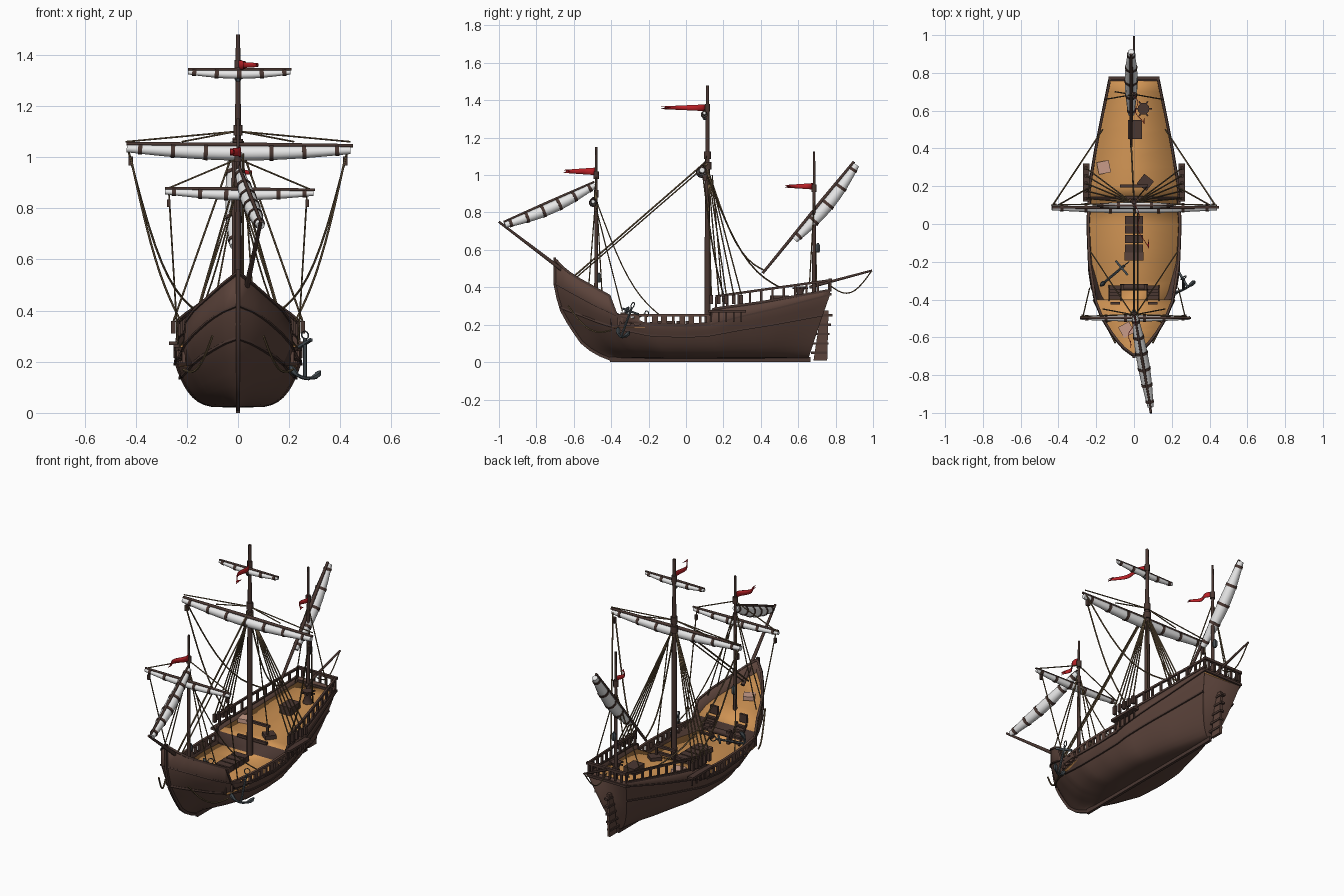
import bpy, bmesh, math
from mathutils import Vector as V, Matrix

if "Cube" in bpy.data.objects:
    bpy.data.objects.remove(bpy.data.objects["Cube"])

def mat(name, c):
    m = bpy.data.materials.new(name); m.diffuse_color = (*c, 1); return m
HULL = mat("hull_brown", (.105, .056, .043)); DARK = mat("dark_wood", (.068, .038, .031))
DECK = mat("deck_orange", (.64, .30, .09)); SAIL = mat("sail_white", (.82, .82, .82))
ROPE = mat("rope_tan", (.15, .10, .05)); RED = mat("pennant_red", (.5, .015, .02))
IRON = mat("iron_grey", (.06, .075, .085)); PINK = mat("sack_pink", (.58, .33, .25))

def finish(name, bm, m, angle=40):
    bmesh.ops.recalc_face_normals(bm, faces=bm.faces)
    me = bpy.data.meshes.new(name); bm.to_mesh(me); bm.free()
    me.materials.append(m)
    ob = bpy.data.objects.new(name, me); bpy.context.collection.objects.link(ob)
    bpy.ops.object.select_all(action='DESELECT')
    ob.select_set(True); bpy.context.view_layer.objects.active = ob
    bpy.ops.object.shade_smooth_by_angle(angle=math.radians(angle))
    return ob

def box(name, c, s, m, rz=0, rx=0):
    bm = bmesh.new(); bmesh.ops.create_cube(bm, size=1)
    M = Matrix.Translation(c) @ Matrix.Rotation(rz, 4, 'Z') @ Matrix.Rotation(rx, 4, 'X')
    bm.transform(M @ Matrix.Diagonal((*s, 1)))
    return finish(name, bm, m)

def tube(name, pts, r, m, n=6):
    pts = [V(p) for p in pts]; bm = bmesh.new(); rings = []
    rs = r if isinstance(r, list) else [r] * len(pts)
    for i, p in enumerate(pts):
        t = (pts[min(i + 1, len(pts) - 1)] - pts[max(i - 1, 0)]).normalized()
        a = t.cross(V((1, 0, 0)) if abs(t.x) < .8 else V((0, 0, 1))).normalized(); b = t.cross(a)
        rings.append([bm.verts.new(p + rs[i] * (a * math.cos(q) + b * math.sin(q)))
                      for q in (math.tau * (k + .5) / n for k in range(n))])
    for A, B in zip(rings, rings[1:]):
        for k in range(n):
            bm.faces.new((A[k], A[(k + 1) % n], B[(k + 1) % n], B[k]))
    bm.faces.new(rings[0]); bm.faces.new(rings[-1])
    return finish(name, bm, m, 50)

def rope(name, a, b, sag=0, r=.0035, fwd=0):
    a, b = V(a), V(b); k = 10 if sag or fwd else 1
    tube(name, [a.lerp(b, i / k) + V((0, fwd, -sag)) * math.sin(math.pi * i / k) for i in range(k + 1)], r, ROPE, 5)

def interp(tab, x):
    for (a, p), (b, q) in zip(tab, tab[1:]):
        if x <= b: return p + (q - p) * max(0, x - a) / (b - a)
    return tab[-1][1]

# hull shape tables: along length (y at the rail) and along height
WID = [(-.7, 0), (-.66, .055), (-.6, .108), (-.5, .17), (-.4, .21), (-.2, .24), (0, .247), (.2, .238), (.4, .205), (.6, .165), (.77, .13)]
LINE = [(-.7, .42), (-.5, .31), (-.37, .25), (-.2, .20), (0, .19), (.13, .2), (.3, .245), (.5, .29), (.77, .36)]
SHEER = [(-.7, .55), (-.67, .515), (-.6, .46), (-.41, .355), (-.375, .262), (-.34, .212), (0, .198), (.125, .208), (.145, .285), (.4, .32), (.77, .385)]
POW = [(-.7, .7), (-.5, .4), (-.2, .23), (.2, .22), (.5, .3), (.77, .5)]
BOW = [(0, -.40), (.08, -.48), (.2, -.55), (.45, -.62), (.7, -.675), (1, -.70)]
STERN = [(0, .655), (.5, .71), (.75, .74), (1, .77)]
LEV = [0, .02, .06, .13, .23, .36, .5, .66, .83, 1]
ST = sorted([-.7 + 1.47 * i / 36 for i in range(37)] + [-.41, -.375, -.34, .125, .145])

def hull(yt, v):
    u = (yt + .7) / 1.47; w = min(v, 1)
    y = yt + (1 - u) ** 2 * (interp(BOW, w) + .7) + u * u * (interp(STERN, w) - .77)
    z = interp(SHEER, yt) if v > 1 else .02 + w * (interp(LINE, yt) - .02)
    return V((interp(WID, yt) * w ** interp(POW, yt), y, z))

# hull shell with transom
bm = bmesh.new(); rows = []
for yt in ST:
    P = [hull(yt, v) for v in LEV + [2]]
    rows.append([bm.verts.new((-p.x, p.y, p.z)) for p in P[:0:-1]] + [bm.verts.new(p) for p in P])
for A, B in zip(rows, rows[1:]):
    for k in range(len(A) - 1):
        bm.faces.new((A[k], A[k + 1], B[k + 1], B[k]))
bm.faces.new(rows[-1])
bmesh.ops.remove_doubles(bm, verts=bm.verts, dist=.0005)
h = finish("hull", bm, HULL, 35)
md = h.modifiers.new("planking", 'SOLIDIFY'); md.thickness = .01; md.offset = -1

# stepped deck; vertical risers become dark bulkheads
def deck_z(y): return interp(SHEER, y) - .065 if y < -.4 else .186 if y < .13 else interp(SHEER, y) - .028
bm = bmesh.new(); prev = None
for y in [-.69, -.66, -.63, -.6, -.55, -.5, -.45, -.401, -.399, -.3, -.2, -.1, 0, .129, .146, .2, .3, .4, .5, .6, .7, .765]:
    w = max(interp(WID, y) - .008, .004)
    row = [bm.verts.new((s * w, y, deck_z(y))) for s in (-1, 1)]
    if prev: bm.faces.new((prev[0], prev[1], row[1], row[0]))
    prev = row
d = finish("deck", bm, DECK, 10); d.data.materials.append(DARK)
for f in d.data.polygons:
    if abs(f.normal.z) < .6: f.material_index = 1
md = d.modifiers.new("thick", 'SOLIDIFY'); md.thickness = .004

# keel, stem, rudder
box("keel", (0, .13, .014), (.016, 1.07, .028), DARK)
tube("stem", [hull(-.7, v) + V((0, 0, -.006)) for v in LEV] + [(0, -.702, .56)], .011, DARK, 4)
bm = bmesh.new()
f = bm.faces.new([bm.verts.new((-.008, y, z)) for y, z in [(.682, .01), (.755, .01), (.762, .275), (.722, .275)]])
e = bmesh.ops.extrude_face_region(bm, geom=[f])
bmesh.ops.translate(bm, verts=[g for g in e['geom'] if isinstance(g, bmesh.types.BMVert)], vec=(.016, 0, 0))
finish("rudder", bm, HULL)
for i in range(5):
    box("rudder_strap", (0, .712 + .007 * i, .05 + .05 * i), (.026, .085, .012), DARK)

for s in (-1, 1):
    mx = lambda p, o=0: (s * (p[0] + o), p[1], p[2])
    # wales and rim
    tube("lower_wale", [mx(hull(y, .68), .001) for y in ST], .0075, DARK, 4)
    tube("upper_wale", [mx(hull(y, 1), .001) for y in ST], .006, DARK, 4)
    tube("rim", [mx(hull(y, 2), -.003) for y in ST], .009, DARK, 4)
    # waist bulwark with openings
    W = [-.36 + .0485 * i for i in range(11)]
    tube("waist_rail", [(s * (interp(WID, y) - .004), y, .25) for y in W], .010, HULL, 4)
    for i, y in enumerate(W):
        box("waist_post", (s * (interp(WID, y) - .004), y, .222), (.012, .03 if i % 3 else .014, .055), HULL)
    # quarterdeck railing
    Q = [.16 + .0605 * i for i in range(11)]
    rz = lambda y: .352 + (y - .16) * .14
    tube("quarter_rail", [(s * (interp(WID, y) - .003), y, rz(y)) for y in Q], .009, DARK, 4)
    for y in Q:
        x = s * (interp(WID, y) - .003); z0 = interp(SHEER, y)
        box("quarter_post", (x, y, (z0 + rz(y)) / 2), (.012, .012, rz(y) - z0), DARK)
    # channels and main shrouds
    box("channel", (s * .253, .22, .272), (.035, .2, .014), DARK)
    for i in range(5):
        y = .135 + .04 * i
        rope("main_shroud", (s * .012, .115, 1.04), (s * .252, y, .36), 0, .004)
        box("deadeye", (s * .253, y, .335), (.016, .018, .05), DARK)
        box("chain_plate", (s * .249, y, .245), (.008, .008, .06), DARK)
    # braces, sheets and lifts
    rope("main_brace", (s * .43, .1, 1.03), (s * .165, .5, .40), .13, .0045)
    rope("main_sheet", (s * .42, .09, 1.0), (s * .225, .2, .36), .08, .0045)
    rope("main_lift", (s * .44, .1, 1.06), (s * .01, .11, 1.1))
    rope("inner_lift", (s * .22, .1, 1.06), (s * .01, .11, 1.1))
    rope("fore_lift", (s * .28, -.49, .875), (s * .008, -.48, .99))
    rope("fore_sheet", (s * .27, -.49, .86), (s * .235, -.34, .27))
    rope("fore_brace", (s * .012, -.475, .85), (s * .235, -.14, .25), .1)
    rope("fore_shroud", (s * .008, -.48, .92), (s * .165, -.45, .38))
    rope("fore_shroud", (s * .008, -.48, .92), (s * .15, -.52, .41))
    rope("mizzen_shroud", (s * .008, .685, .86), (s * .15, .66, .42))
    rope("anchor_cable", (s * .10, -.63, .30), (s * .215, -.40, .17), .06, .005)
    box("sheet_block", (s * .27, -.485, .82), (.014, .014, .03), DARK)
    box("brace_block", (s * .42, .1, .985), (.018, .018, .035), DARK)
    # stairs to the foredeck
    for i in range(4):
        box("fore_stair", (s * .1, -.335 - .018 * i, .205 + .026 * i), (.06, .02, .01), DARK)
    for o in (-.032, .032):
        box("stair_side", (s * .1 + o, -.365, .245), (.006, .014, .13), DARK, 0, .6)

# transom rail
box("transom_rail", (0, .772, .438), (.27, .018, .016), DARK)
for i in range(6):
    box("transom_post", (-.1 + .04 * i, .772, .408), (.012, .012, .06), DARK)
box("transom_wale", (0, .768, .362), (.27, .02, .014), DARK)

# masts and spars
def mast(name, y, z0, z1, r):
    tube(name, [(0, y, z0), (0, y, (z0 + z1) / 2), (0, y, z1)], [r, r * .85, r * .5], DARK, 8)
mast("main_mast", .115, .18, 1.48, .018)
mast("fore_mast", -.48, .28, 1.15, .012)
mast("mizzen_mast", .685, .33, 1.125, .012)
for y, z, r in ((.115, 1.105, .02), (.115, 1.05, .022), (-.48, 1.0, .015), (-.48, .9, .014), (.685, .93, .015), (.115, 1.36, .015)):
    tube("mast_cap", [(0, y, z - .02), (0, y, z + .02)], r, DARK, 8)
tube("bowsprit", [(.02, -.58, .43), (.09, -1, .75)], [.012, .007], DARK, 8)
tube("stern_boom", [(0, .66, .40), (0, .995, .49)], [.009, .006], DARK, 8)

# yards carrying furled sails
def furl(name, a, b, r, down, yr=.009, over=.0, n=7):
    a, b, down = V(a), V(b), V(down).normalized()
    R = lambda t: r * (.5 + .5 * math.sin(math.pi * t))
    C = lambda t: a.lerp(b, t) + down * (R(t) + yr * .4)
    tube(name + "_yard", [a - (b - a) * over, (a + b) / 2, b + (b - a) * .01], [yr * .7, yr, yr * .7], DARK, 8)
    T = [i / 16 for i in range(17)]
    tube(name + "_sail", [C(t) for t in T], [R(t) for t in T], SAIL, 10)
    for i in range(n):
        t = .06 + .88 * i / (n - 1); e = .008 / (b - a).length
        tube(name + "_band", [C(t - e), C(t + e)], R(t) + .003, DARK, 10)
furl("main", (-.435, .088, 1.052), (.44, .088, 1.045), .029, (0, -.1, -1), .01)
furl("top", (-.195, .098, 1.343), (.205, .098, 1.343), .017, (0, 0, -1), .007, 0, 5)
furl("fore", (-.285, -.497, .878), (.295, -.497, .872), .02, (0, 0, -1), .008, 0, 6)
furl("mizzen", (-.015, .565, .665), (-.015, .895, 1.068), .034, (0, .75, -.6), .011, .47, 5)
furl("bow", (.088, -.975, .75), (.005, -.495, .962), .032, (0, .4, -1), .008, 0, 6)

# stays and stern line
rope("main_stay", (0, .115, 1.08), (0, -.61, .45), 0, .005)
rope("main_stay_second", (.02, .115, 1.06), (.02, -.59, .45), 0, .004)
rope("mizzen_tackle", (-.015, .42, .49), (0, .12, 1.02), .12, .0045)
rope("stern_line", (0, .99, .485), (0, .77, .41), .075)
rope("mizzen_sheet", (-.01, .685, .86), (-.1, .7, .38))
rope("halyard", (.02, .14, 1.0), (.07, .2, .28))

# pennants with swallow tails
def pennant(name, y, z, L, hgt, dx):
    bm = bmesh.new(); cols = []
    for i in range(13):
        t = i / 12; hh = hgt * (1 - .6 * t); x = dx * t + .014 * math.sin(t * 8)
        cols.append([bm.verts.new((x, y - L * (t - (.22 if i == 12 and k == 0 else 0)), z + hh * k)) for k in (-1, 0, 1)])
    for A, B in zip(cols, cols[1:]):
        for k in (0, 1): bm.faces.new((A[k], A[k + 1], B[k + 1], B[k]))
    ob = finish(name, bm, RED); ob.modifiers.new("thick", 'SOLIDIFY').thickness = .003
pennant("main_pennant", .108, 1.36, .24, .018, .065)
pennant("fore_pennant", -.485, 1.02, .17, .02, -.03)
pennant("mizzen_pennant", .68, .94, .15, .017, .04)

# anchors
def anchor(M):
    q = lambda *p: M @ V(p)
    tube("anchor_shank", [q(0, 0, 0), q(0, 0, .16)], .007, IRON)
    tube("anchor_stock", [q(0, -.05, .14), q(0, .05, .14)], .008, IRON, 4)
    A = [math.radians(g) for g in range(-65, 66, 13)]
    tube("anchor_arms", [q(.075 * math.sin(g), 0, .07 - .075 * math.cos(g)) for g in A],
         [.003, .013, .012] + [.007] * (len(A) - 6) + [.012, .013, .003], IRON)
    tube("anchor_ring", [q(.016 * math.sin(g), 0, .175 + .016 * math.cos(g)) for g in [k * .63 for k in range(11)]], .003, IRON)
anchor(Matrix.Translation((.262, -.345, .14)) @ Matrix.Rotation(-.35, 4, 'X') @ Matrix.Rotation(.5, 4, 'Z'))
anchor(Matrix.Translation((-.17, -.32, .22)) @ Matrix.Rotation(.7, 4, 'Z') @ Matrix.Rotation(1.35, 4, 'Y'))

# deck fittings
for i in range(4):
    box("hatch", (0, .02 - .05 * i, .203), (.095, .043, .035), DARK)
box("small_hatch", (0, -.17, .2), (.1, .045, .03), HULL)
tube("windlass_drum", [(-.075, -.335, .24), (.075, -.335, .24)], .018, DARK, 8)
for s in (-1, 1):
    box("windlass_post", (s * .06, -.335, .225), (.016, .03, .08), DARK)
    box("belfry_post", (s * .06, .2, .305), (.012, .012, .08), DARK)
    box("fore_bitt", (s * .1, -.42, .32), (.05, .014, .05), DARK)
box("belfry_beam", (0, .2, .345), (.15, .016, .014), DARK)
box("pin_rail", (0, .14, .27), (.2, .016, .016), DARK)
box("companion_hatch", (.005, .5, .33), (.075, .1, .05), DARK)
tube("capstan", [(.05, .61, .33), (.05, .61, .37), (.05, .61, .405)], [.03, .018, .032], DARK, 8)
for i in range(3):
    box("capstan_bar", (.05, .61, .395), (.09, .008, .008), DARK, i * 1.05)
for x, y, r in ((-.16, .3, .2), (-.04, -.56, .5), (.06, .22, .9)):
    box("sack", (x, y, deck_z(y) + .012), (.065, .065, .024), PINK if r < .8 else DARK, r)
for y, z in ((-.465, .45), (.705, .61), (.1, 1.32)):
    tube("lantern", [(0, y, z - .025), (0, y, z - .015), (0, y, z + .012), (0, y, z + .028)], [.008, .014, .014, .004], IRON, 6)

for m in bpy.data.materials:
    if m.users and not m.is_grease_pencil:
        m.use_nodes = True
        m.node_tree.nodes["Principled BSDF"].inputs["Base Color"].default_value = m.diffuse_color
